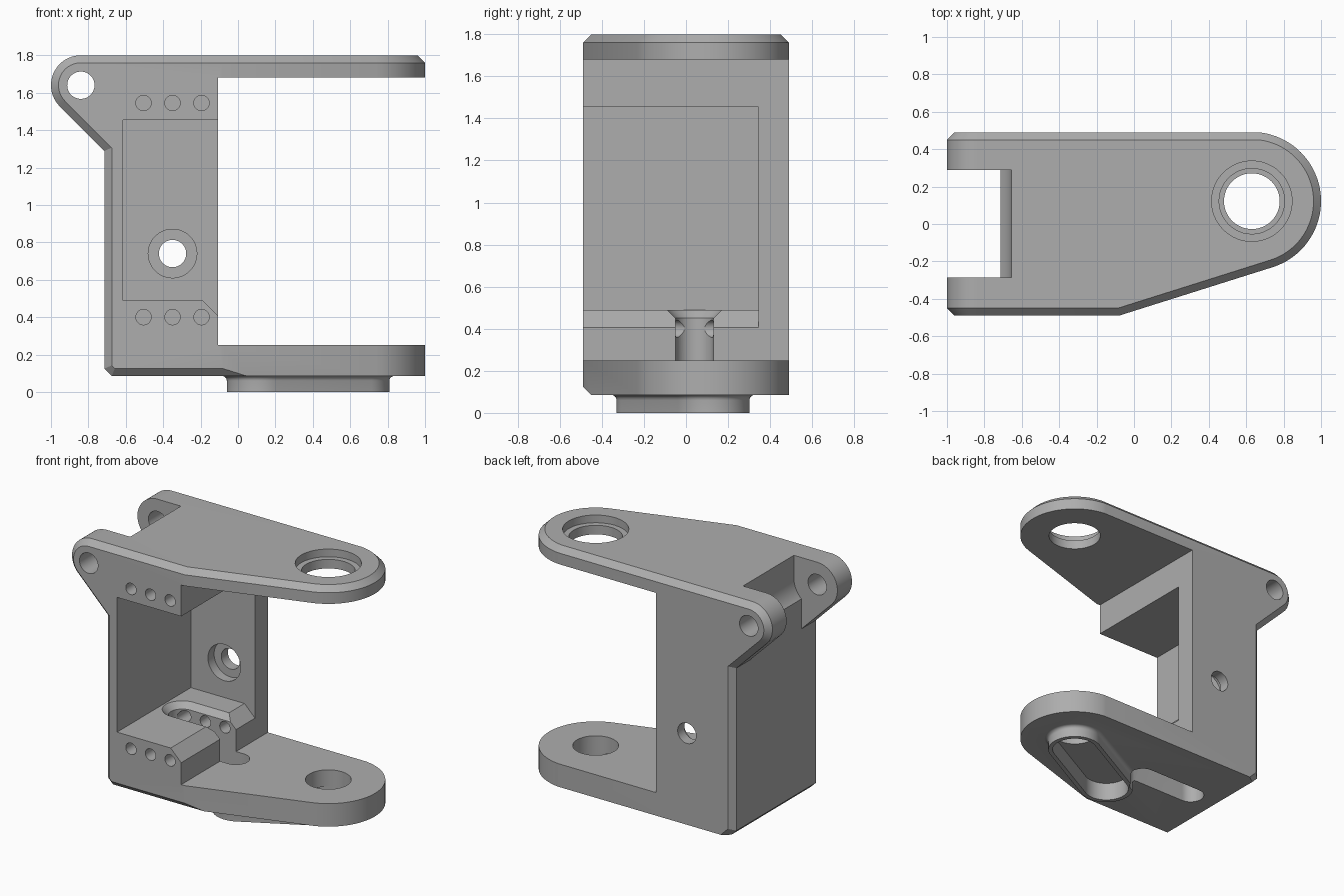
import bpy, bmesh
from math import radians, degrees, sin, cos, asin, acos, atan2, hypot

cube = bpy.data.objects.get("Cube")
if cube:
    bpy.data.objects.remove(cube, do_unlink=True)

grey = bpy.data.materials.new("machined_grey")
grey.use_nodes = True
grey.diffuse_color = (0.42, 0.42, 0.42, 1)
grey.node_tree.nodes["Principled BSDF"].inputs["Base Color"].default_value = (0.42, 0.42, 0.42, 1)


def loft(name, axis, layers):
    """Skin a stack of (height, outline) layers along the y or z axis."""
    bm = bmesh.new()
    rings = []
    for h, outline in layers:
        rings.append([bm.verts.new((a, h, b) if axis == "y" else (a, b, h)) for a, b in outline])
    n = len(rings[0])
    for low, high in zip(rings, rings[1:]):
        for i in range(n):
            j = (i + 1) % n
            bm.faces.new((low[i], low[j], high[j], high[i]))
    bm.faces.new(rings[0])
    bm.faces.new(rings[-1])
    bmesh.ops.recalc_face_normals(bm, faces=bm.faces)
    mesh = bpy.data.meshes.new(name)
    bm.to_mesh(mesh)
    bm.free()
    obj = bpy.data.objects.new(name, mesh)
    bpy.context.collection.objects.link(obj)
    mesh.materials.append(grey)
    return obj


def prism(name, axis, outline, h0, h1):
    return loft(name, axis, [(h0, outline), (h1, outline)])


def arc(c, r, a0, a1, steps=24):
    angles = [radians(a0 + (a1 - a0) * i / steps) for i in range(steps + 1)]
    return [(c[0] + r * cos(a), c[1] + r * sin(a)) for a in angles]


def circle(c, r):
    return arc(c, r, 0, 352.5, 47)


def stadium(p, q, r):
    a = degrees(atan2(q[1] - p[1], q[0] - p[0]))
    return arc(q, r, a - 90, a + 90) + arc(p, r, a + 90, a + 270)


def inset(pts, d, fixed=()):
    """Move every edge of a counter-clockwise outline inward, except fixed edges."""
    n = len(pts)
    lines = []
    for i, (x, y) in enumerate(pts):
        u, v = pts[(i + 1) % n]
        size = hypot(u - x, v - y)
        nx, ny = (y - v) / size, (u - x) / size
        lines.append((nx, ny, nx * x + ny * y + (0 if i in fixed else d)))
    out = []
    for i in range(n):
        (a, b, e), (c, f, g) = lines[i - 1], lines[i]
        det = a * f - b * c
        out.append(((e * f - b * g) / det, (a * g - e * c) / det))
    return out


def combine(target, tool, operation="DIFFERENCE"):
    mod = target.modifiers.new(operation.lower(), "BOOLEAN")
    mod.operation, mod.solver, mod.object = operation, "EXACT", tool
    bpy.context.view_layer.objects.active = target
    bpy.ops.object.modifier_apply(modifier=mod.name)
    bpy.data.objects.remove(tool, do_unlink=True)


EDGE = 0.04
HALF = 0.49
LEFT, BOTTOM, TOP = -0.715, 0.085, 1.8
ear = (-0.84, 1.64)
pivot = (0.63, 0.122)

# Side silhouette: hinge ear, gusset, back wall and base, chamfered front and back
side = [(1.2, TOP)] + arc(ear, 0.16, 90, 225)
side += [(LEFT, 1.289), (LEFT, BOTTOM + EDGE), (LEFT + EDGE, BOTTOM), (1.2, BOTTOM)]
base_edge = len(side) - 2
bracket = loft("clevis_bracket", "y", [
    (-HALF, inset(side, EDGE)), (EDGE - HALF, side),
    (HALF - EDGE, side), (HALF, inset(side, EDGE, {base_edge}))])

# Plan silhouette: rounded arm end with one slanted flank and a chamfered top rim
bend, reach = (-0.08, -HALF), 0.37
dx, dy = pivot[0] - bend[0], pivot[1] - bend[1]
slope = atan2(dy, dx) - asin(reach / hypot(dx, dy))
run = 0.5
plan = arc(pivot, reach, degrees(slope) - 90, 90, 40)
plan += [(-1.2, 0.62), (-1.2, -0.75),
         (bend[0] - run * cos(slope), bend[1] - run * sin(slope))]
combine(bracket, loft("plan_form", "z", [
    (-0.5, plan), (TOP - EDGE, plan), (TOP + EDGE, inset(plan, 2 * EDGE))]), "INTERSECT")

# Mouth between the two arms
mouth = [(-0.107, 0.25), (1.5, 0.25), (1.5, 1.68), (-0.107, 1.68)]
combine(bracket, prism("mouth", "y", mouth, -1, 1))

# Body pocket, open to the front and the mouth, with a bevelled sill
pocket = [(-0.615, 0.49), (-0.19, 0.49), (0, 0.30), (0, 1.455), (-0.615, 1.455)]
combine(bracket, prism("pocket", "y", pocket, -1, 0.345))

# Gap between the hinge ears with its curved seat
gap_r = 0.185
seat_end = -degrees(acos((LEFT - ear[0]) / gap_r))
gap = [(-1.3, 2), (ear[0] + gap_r, 2)] + arc(ear, gap_r, 0, seat_end)
gap += [(LEFT - 0.0001, 1.2), (-1.3, 1.2)]
combine(bracket, prism("ear_gap", "y", gap, -0.285, 0.29))

# Slanted oblong boss under the lower arm, with a small fillet at its root
boss_end = (0.12, -0.15)
layers = [(0, stadium(boss_end, pivot, 0.18))]
for step in range(6):
    t = radians(18 * step)
    layers.append((0.06 + 0.025 * sin(t), stadium(boss_end, pivot, 0.205 - 0.025 * cos(t))))
layers.append((0.11, stadium(boss_end, pivot, 0.205)))
combine(bracket, loft("boss", "z", layers), "UNION")
combine(bracket, prism("boss_recess", "z", stadium(boss_end, pivot, 0.15), -0.1, 0.13))

# Pivot bores through both arms
for r, low, high in ((0.215, 1.745, 2), (0.175, 1.5, 2.1), (0.149, 0.05, 0.6)):
    combine(bracket, prism("pivot_bore", "z", circle(pivot, r), low, high))

# Floor slot with a flared mouth
p, q = (-0.47, 0.04), (-0.045, 0.04)
combine(bracket, loft("floor_slot", "z", [
    (-0.1, stadium(p, q, 0.09)), (0.45, stadium(p, q, 0.09)), (0.5, stadium(p, q, 0.14))]))

# Hinge pin bore, counterbored back wall hole and rows of small blind holes
cable = (-0.35, 0.74)
bores = [(ear, 0.073, -1, 1), (cable, 0.13, 0.2, 0.415), (cable, 0.073, 0.3, 1)]
for x in (-0.505, -0.35, -0.195):
    for z in (0.4, 1.545):
        bores.append(((x, z), 0.041, -0.7, 0.3))
for centre, r, y0, y1 in bores:
    combine(bracket, prism("bore", "y", circle(centre, r), y0, y1))

bpy.ops.object.select_all(action="DESELECT")
bracket.select_set(True)
bpy.context.view_layer.objects.active = bracket
bpy.ops.object.shade_smooth_by_angle(angle=radians(25))
